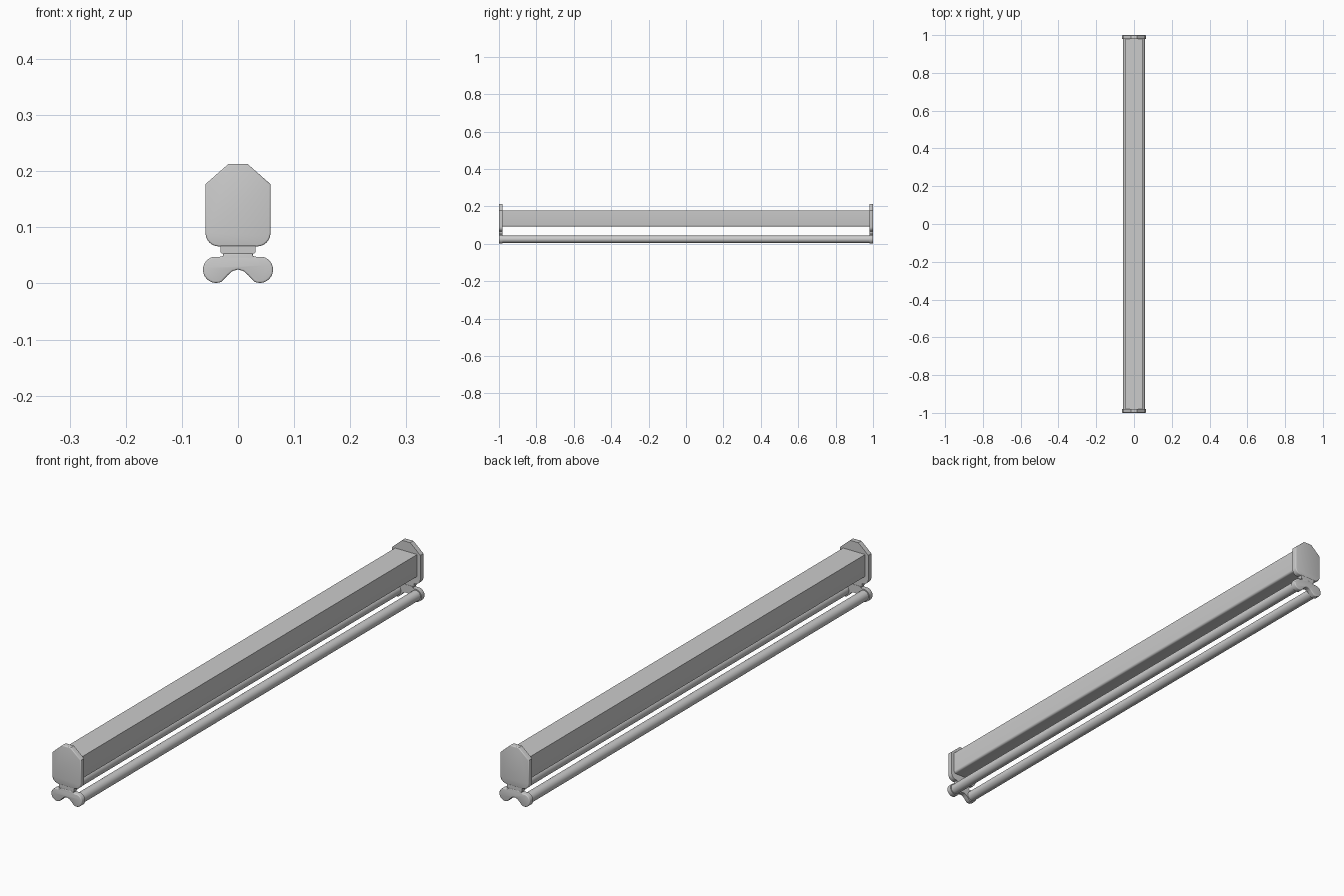
import bpy, bmesh, math

if "Cube" in bpy.data.objects:
    bpy.data.objects.remove(bpy.data.objects["Cube"])


def arc(cx, cz, r, a0, a1, n):
    """Points on an arc in the x/z plane, angles in degrees."""
    return [(cx + r * math.cos(math.radians(a0 + (a1 - a0) * i / n)),
             cz + r * math.sin(math.radians(a0 + (a1 - a0) * i / n))) for i in range(n + 1)]


def prism(name, half, y0, y1, bevel=0.0):
    """Extrude a profile, given as its +x half from top to bottom, along y."""
    mirrored = [(-x, z) for x, z in reversed(half) if abs(x) > 1e-6]
    outline = half + mirrored
    bm = bmesh.new()
    face = bm.faces.new([bm.verts.new((x, y0, z)) for x, z in outline])
    ext = bmesh.ops.extrude_face_region(bm, geom=[face])
    bmesh.ops.translate(bm, vec=(0, y1 - y0, 0),
                        verts=[g for g in ext["geom"] if isinstance(g, bmesh.types.BMVert)])
    bmesh.ops.recalc_face_normals(bm, faces=bm.faces)
    if bevel:
        # round only the rim of the outward-facing end
        outer = y0 if abs(y0) > abs(y1) else y1
        rim = [e for e in bm.edges if all(abs(v.co.y - outer) < 1e-5 for v in e.verts)]
        bmesh.ops.bevel(bm, geom=rim, offset=bevel, segments=3, profile=0.5, affect='EDGES')
    mesh = bpy.data.meshes.new(name)
    bm.to_mesh(mesh)
    bm.free()
    ob = bpy.data.objects.new(name, mesh)
    bpy.context.collection.objects.link(ob)
    smooth(ob)
    return ob


def smooth(ob):
    bpy.ops.object.select_all(action='DESELECT')
    ob.select_set(True)
    bpy.context.view_layer.objects.active = ob
    bpy.ops.object.shade_smooth_by_angle(angle=math.radians(35))


# Half profiles, top to bottom
body = [(0.045, 0.177)] + arc(0.037, 0.100, 0.008, 0, -90, 4)
cap = [(0.017, 0.213), (0.058, 0.177)] + arc(0.034, 0.090, 0.024, 0, -90, 6)
neck = [(0.031, 0.068), (0.031, 0.056), (0.029, 0.053)]
holder = ([(0.026, 0.054), (0.027, 0.049), (0.033, 0.0475)]
          + arc(0.039, 0.0245, 0.0235, 80, -115, 14)
          + [(0.018, 0.015), (0.010, 0.022), (0.0, 0.025)])

# Long housing
prism("housing", body, -0.985, 0.985)

# End caps, necks and tube holders at both ends
for s, end in ((-1, "front"), (1, "back")):
    prism(end + "_end_cap", cap, s * 0.98, s * 1.0, 0.003)
    prism(end + "_neck", neck, s * 0.981, s * 0.999)
    prism(end + "_tube_holder", holder, s * 0.98, s * 1.0, 0.003)

# Pair of lamp tubes
for s, side in ((-1, "left"), (1, "right")):
    bpy.ops.mesh.primitive_cylinder_add(vertices=24, radius=0.019, depth=1.965,
                                        location=(s * 0.04, 0, 0.0245),
                                        rotation=(math.pi / 2, 0, 0))
    tube = bpy.context.object
    tube.name = side + "_tube"
    smooth(tube)
